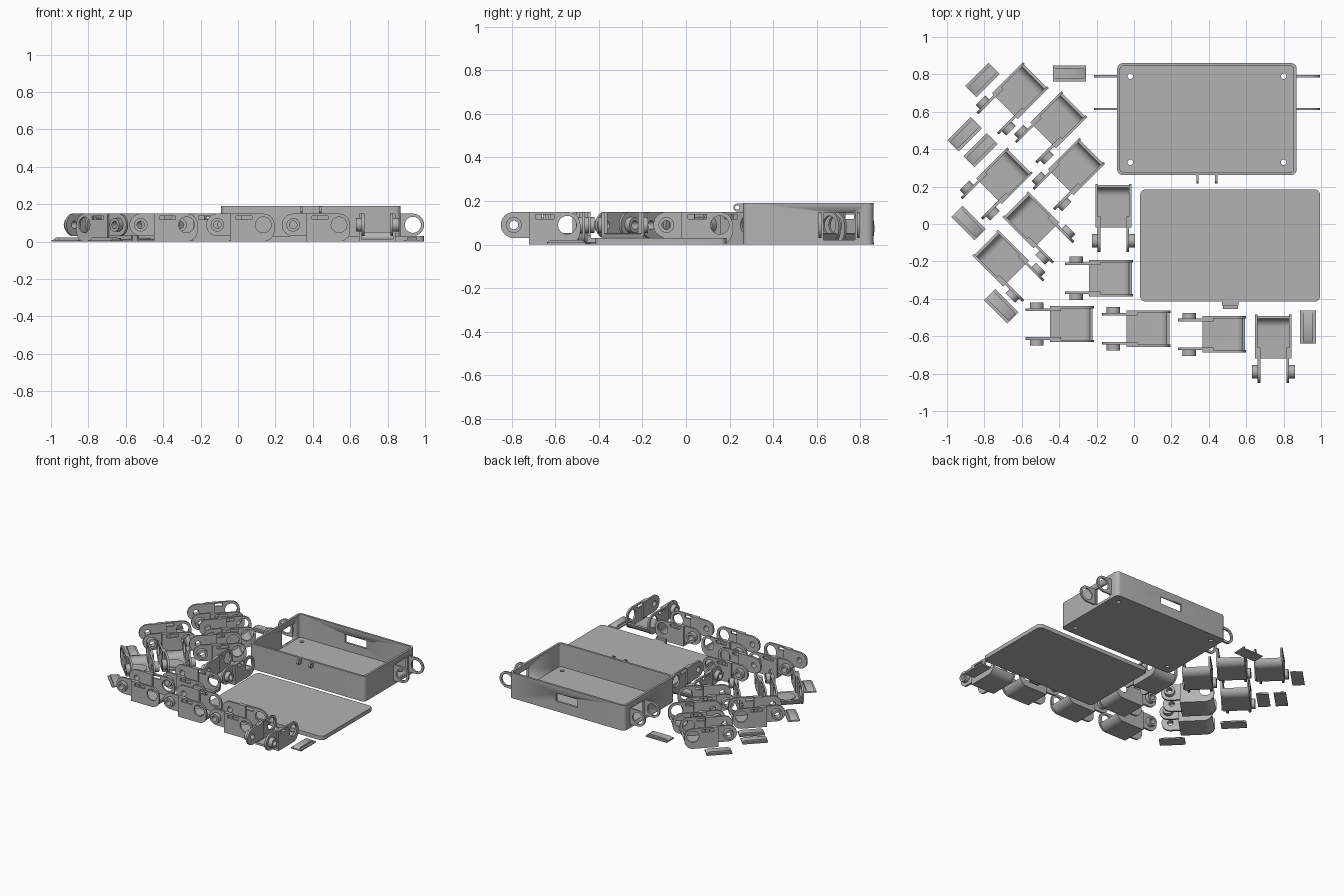
import bpy, bmesh, math
from mathutils import Matrix, Vector

if "Cube" in bpy.data.objects:
    bpy.data.objects.remove(bpy.data.objects["Cube"])

mat = bpy.data.materials.new("plain grey")
mat.diffuse_color = (0.45, 0.45, 0.45, 1)
mat.use_nodes = True
mat.node_tree.nodes["Principled BSDF"].inputs["Base Color"].default_value = mat.diffuse_color


def arc(cx, cy, r, a0, a1, n=10):
    return [(cx + r * math.cos(math.radians(a0 + (a1 - a0) * i / n)),
             cy + r * math.sin(math.radians(a0 + (a1 - a0) * i / n))) for i in range(n + 1)]


def circle(cx, cy, r, n=32):
    return arc(cx, cy, r, 0, 360, n)[:-1]


def rect(x0, x1, y0, y1, r=0.0):
    if r == 0:
        return [(x0, y0), (x1, y0), (x1, y1), (x0, y1)]
    return (arc(x1 - r, y1 - r, r, 0, 90, 6) + arc(x0 + r, y1 - r, r, 90, 180, 6)
            + arc(x0 + r, y0 + r, r, 180, 270, 6) + arc(x1 - r, y0 + r, r, 270, 360, 6))


def plate_mesh(loops, lo, hi, upright=False):
    """Fill outlines (inner ones become holes) and extrude from lo to hi.
    Upright plates lie in xz and are extruded along y."""
    cu = bpy.data.curves.new("outline", 'CURVE')
    cu.dimensions, cu.fill_mode, cu.extrude = '2D', 'BOTH', (hi - lo) / 2
    for pts in loops:
        sp = cu.splines.new('POLY')
        sp.points.add(len(pts) - 1)
        for p, q in zip(sp.points, pts):
            p.co = (q[0], q[1], 0, 1)
        sp.use_cyclic_u = True
    ob = bpy.data.objects.new("outline", cu)
    bpy.context.collection.objects.link(ob)
    dg = bpy.context.evaluated_depsgraph_get()
    me = bpy.data.meshes.new_from_object(ob.evaluated_get(dg))
    bpy.data.objects.remove(ob)
    bpy.data.curves.remove(cu)
    m = Matrix.Translation((0, 0, (lo + hi) / 2))
    if upright:
        m = Matrix.Translation((0, (lo + hi) / 2, 0)) @ Matrix.Rotation(math.pi / 2, 4, 'X')
    me.transform(m)
    return me


def build(name, meshes):
    """Join meshes into one object with clean normals and soft shading."""
    bm = bmesh.new()
    for me in meshes:
        part = bmesh.new()
        part.from_mesh(me)
        bmesh.ops.remove_doubles(part, verts=part.verts, dist=1e-5)
        bmesh.ops.recalc_face_normals(part, faces=part.faces)
        part.to_mesh(me)
        part.free()
        bm.from_mesh(me)
        bpy.data.meshes.remove(me)
    out = bpy.data.meshes.new(name)
    bm.to_mesh(out)
    bm.free()
    out.materials.clear()
    out.materials.append(mat)
    ob = bpy.data.objects.new(name, out)
    bpy.context.collection.objects.link(ob)
    bpy.ops.object.select_all(action='DESELECT')
    ob.select_set(True)
    bpy.context.view_layer.objects.active = ob
    bpy.ops.object.shade_smooth_by_angle(angle=math.radians(35))
    return ob


def place_copies(ob, spots):
    for i, (x, y, deg) in enumerate(spots):
        o = ob if i == 0 else ob.copy()
        if i:
            bpy.context.collection.objects.link(o)
        o.location = (x, y, 0)
        o.rotation_euler = (0, 0, math.radians(deg))


# ---- chain links: origin under the peg axis, length along +x ----
H, R, HOLE = 0.09, 0.06, 0.245


def link_meshes(with_disc):
    parts = []
    peg_arm = arc(0, H, R, 90, 270, 16) + [(0.13, 0.03), (0.13, 0.15)]
    hole_arm = ([(0.07, 0.15), (0.07, 0.0)] + arc(0.245, 0.06, 0.06, 270, 360, 8)
                + arc(HOLE, H, R, 0, 90, 8))
    for s in (-1, 1):
        def side(loops, a, b):
            parts.append(plate_mesh(loops, min(s * a, s * b), max(s * a, s * b), True))
        side([peg_arm, circle(0, H, 0.02)], 0.07, 0.084)
        side([circle(0, H, 0.036), circle(0, H, 0.02)], 0.083, 0.115)
        side([hole_arm, circle(HOLE, H, 0.042), rect(0.10, 0.185, 0.118, 0.138)], 0.084, 0.097)
    # floor that curls up at the hole end
    floor = ([(0.07, 0.0)] + arc(0.24, 0.06, 0.06, 270, 350, 8)
             + arc(0.24, 0.06, 0.045, 350, 270, 8) + [(0.07, 0.015)])
    parts.append(plate_mesh([floor], -0.085, 0.085, True))
    if with_disc:
        parts.append(plate_mesh([circle(0.155, 0, 0.063)], 0.012, 0.02))
    return parts


place_copies(build("chain_link", link_meshes(False)), [
    (-0.52, -0.535, 0), (0.745, -0.79, 90), (-0.31, -0.29, 0), (-0.11, -0.09, 90),
    (-0.74, 0.58, 45), (-0.825, 0.125, 45), (-0.44, 0.175, 45)])
place_copies(build("chain_link_with_disc", link_meshes(True)), [
    (-0.11, -0.56, 0), (0.295, -0.59, 0), (-0.535, 0.425, 45),
    (-0.42, -0.11, 135), (-0.58, -0.315, 135)])

# ---- snap clips: small wedge plate, long along x ----
clip_profile = [(-0.088, 0), (0.088, 0), (0.088, 0.01), (0.07, 0.022), (-0.07, 0.022), (-0.088, 0.01)]
clip = build("snap_clip", [
    plate_mesh([clip_profile], -0.027, 0.027, True),
    plate_mesh([rect(-0.088, 0.088, -0.042, 0.042)], 0, 0.009)])
place_copies(clip, [
    (-0.345, 0.805, 0), (-0.81, 0.77, 45), (-0.905, 0.48, 45), (-0.82, 0.395, 45),
    (-0.885, 0.005, -45), (-0.71, -0.44, -45), (0.93, -0.55, 90)])

# ---- open box ----
X0, X1, Y0, Y1, TOP, W = -0.09, 0.87, 0.262, 0.86, 0.19, 0.016
walls = build("box_walls", [plate_mesh([rect(X0, X1, Y0, Y1, 0.03),
                                        rect(X0 + W, X1 - W, Y0 + W, Y1 - W, 0.015)], 0, TOP)])
for lo, hi in (((X0 - 0.1, 0.63, 0.02), (X1 + 0.1, 0.775, 0.145)),   # end windows
               ((0.30, Y1 - 0.05, 0.075), (0.48, Y1 + 0.05, 0.135))):  # back window
    cutter = build("window_cutter", [plate_mesh([rect(lo[0], hi[0], lo[1], hi[1])], lo[2], hi[2])])
    cutter.hide_render = True
    cutter.hide_set(True)
    mod = walls.modifiers.new("window", 'BOOLEAN')
    mod.object, mod.operation, mod.solver = cutter, 'DIFFERENCE', 'EXACT'
holes = [circle(x, y, 0.015, 20) for x in (-0.02, 0.80) for y in (0.33, 0.79)]
build("box_floor", [plate_mesh([rect(X0 + 0.004, X1 - 0.004, Y0 + 0.004, Y1 - 0.004, 0.026)] + holes, 0, 0.016)])

# end lugs carrying the chain, mirrored left and right
lugs = []
for s in (-1, 1):
    cx, wall = (0.39 + s * 0.545, 0.39 + s * 0.475)
    outline = [(wall, 0.03)] + arc(cx, H, R, -90, 90, 16) + [(wall, 0.15)]
    if s < 0:
        outline = [(wall, 0.03)] + arc(cx, H, R, 270, 90, 16) + [(wall, 0.15)]
    for y in (0.615, 0.79):
        lugs.append(plate_mesh([outline, circle(cx, H, 0.043)], y - 0.006, y + 0.006, True))
build("end_lugs", lugs)

# small hinge eyes on the front wall
eyes = []
for x in (0.34, 0.44):
    me = plate_mesh([arc(0.235, 0.17, 0.018, 90, 270, 12) + [(0.264, 0.152), (0.264, 0.188)],
                     circle(0.235, 0.17, 0.01, 16)], -0.006, 0.006, True)
    me.transform(Matrix.Translation((x, 0, 0)) @ Matrix.Rotation(math.pi / 2, 4, 'Z'))
    eyes.append(me)
build("hinge_eyes", eyes)

# ---- lid with latch tab ----
build("lid", [plate_mesh([rect(0.033, 0.995, -0.415, 0.185, 0.03)], 0, 0.03)])
build("lid_latch", [plate_mesh([rect(0.47, 0.56, -0.435, -0.41)], 0.01, 0.03),
                    plate_mesh([rect(0.475, 0.555, -0.455, -0.435)], 0.01, 0.045)])
